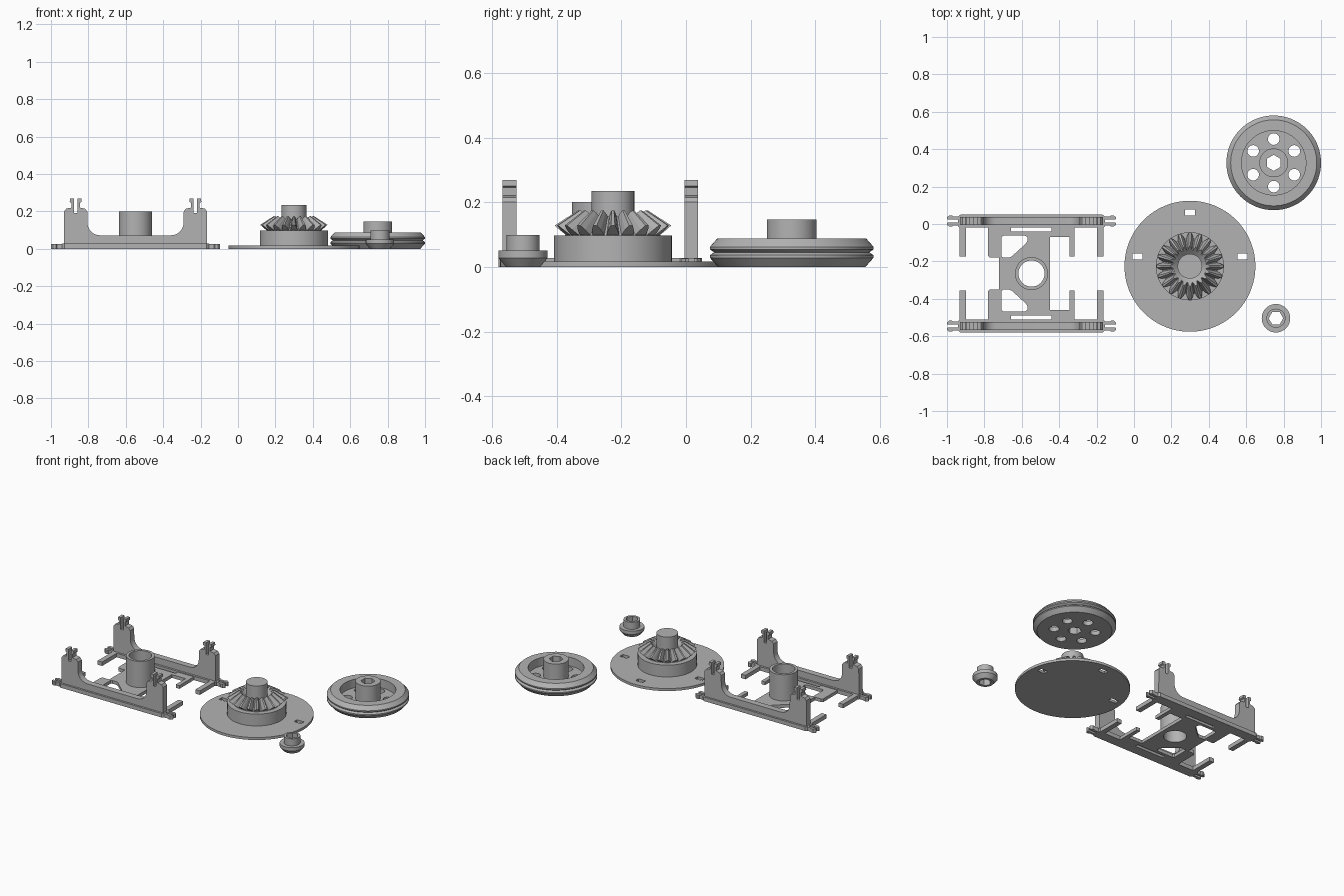
import bpy, bmesh, math
from mathutils import Matrix, Vector

if "Cube" in bpy.data.objects:
    bpy.data.objects.remove(bpy.data.objects["Cube"], do_unlink=True)

grey = bpy.data.materials.new("plain_grey")
grey.use_nodes = True
COLOUR = (0.45, 0.45, 0.45, 1)
grey.diffuse_color = COLOUR
grey.node_tree.nodes["Principled BSDF"].inputs["Base Color"].default_value = COLOUR


def finish(name, bm, loc=(0, 0, 0)):
    bmesh.ops.recalc_face_normals(bm, faces=bm.faces)
    mesh = bpy.data.meshes.new(name)
    bm.to_mesh(mesh)
    bm.free()
    mesh.materials.append(grey)
    ob = bpy.data.objects.new(name, mesh)
    ob.location = loc
    bpy.context.collection.objects.link(ob)
    return ob


def prism(name, pts, low, high, loc=(0, 0, 0), upright=False):
    """Extrude an outline along z, or along y when upright."""
    bm = bmesh.new()
    place = (lambda a, b, c: (a, c, b)) if upright else (lambda a, b, c: (a, b, c))
    face = bm.faces.new([bm.verts.new(place(a, b, low)) for a, b in pts])
    ext = bmesh.ops.extrude_face_region(bm, geom=[face])
    verts = [g for g in ext["geom"] if isinstance(g, bmesh.types.BMVert)]
    bmesh.ops.translate(bm, verts=verts, vec=place(0, 0, high - low))
    return finish(name, bm, loc)


def rect(x0, x1, y0, y1):
    return [(x0, y0), (x1, y0), (x1, y1), (x0, y1)]


def ngon(r, n, turn=0.0, x=0.0, y=0.0):
    return [(x + r * math.cos(turn + math.tau * i / n),
             y + r * math.sin(turn + math.tau * i / n)) for i in range(n)]


def lathe(name, profile, loc, n=72):
    """Revolve (radius, z) points and cap both ends."""
    bm = bmesh.new()
    rings = [[bm.verts.new((x, y, z)) for x, y in ngon(r, n)] for r, z in profile]
    for a, b in zip(rings, rings[1:]):
        for i in range(n):
            j = (i + 1) % n
            bm.faces.new((a[i], a[j], b[j], b[i]))
    bm.faces.new(rings[0])
    bm.faces.new(rings[-1])
    return finish(name, bm, loc)


def cut(ob, outlines, low=-0.1, high=0.4):
    for pts in outlines:
        tool = prism("cutter", pts, low, high, ob.location)
        tool.hide_render = True
        mod = ob.modifiers.new("cut", "BOOLEAN")
        mod.operation, mod.solver, mod.object = "DIFFERENCE", "EXACT", tool
        bpy.context.view_layer.update()
        bpy.context.view_layer.objects.active = ob
        bpy.ops.object.modifier_apply(modifier=mod.name)
        bpy.data.objects.remove(tool, do_unlink=True)


def smooth(ob):
    bpy.ops.object.select_all(action="DESELECT")
    ob.select_set(True)
    bpy.context.view_layer.objects.active = ob
    bpy.ops.object.shade_smooth_by_angle(angle=math.radians(25))


# Large grooved wheel with spoke holes and hex bore
WHEEL = (0.747, 0.327, 0)
wheel = lathe("grooved_wheel", [
    (0.228, 0), (0.253, 0.028), (0.253, 0.036), (0.24, 0.045), (0.253, 0.054),
    (0.253, 0.062), (0.23, 0.088), (0.172, 0.088), (0.172, 0.03),
    (0.077, 0.03), (0.077, 0.147)], WHEEL)
holes = [ngon(0.031, 24, 0, x, y) for x, y in ngon(0.127, 6, math.pi / 2)]
cut(wheel, holes + [ngon(0.043, 6, math.pi / 2)])
smooth(wheel)

# Small pulley with hex bore
pulley = lathe("small_pulley", [
    (0.053, 0), (0.076, 0.027), (0.076, 0.05), (0.051, 0.05), (0.051, 0.098)],
    (0.759, -0.504, 0))
cut(pulley, [ngon(0.039, 6)])
smooth(pulley)

# Turntable disc with three slots
GEAR = (0.299, -0.226, 0)
disc = lathe("turntable_disc", [(0.35, 0), (0.35, 0.017)], GEAR, 96)
cut(disc, [rect(x - 0.027, x + 0.027, y - 0.016, y + 0.016)
           for x, y in ((0, 0.287), (-0.281, 0.052), (0.281, 0.052))])
smooth(disc)

# Gear pedestal, cone core and shaft
smooth(lathe("gear_core", [
    (0.182, 0.016), (0.182, 0.0975), (0.148, 0.0975), (0.088, 0.157),
    (0.066, 0.136), (0.066, 0.234)], GEAR))

# Bevel gear teeth: (radius, z, half width) for each section corner
TEETH = 20
bm = bmesh.new()
ends = [[(0.144, 0.0975, 0.020), (0.166, 0.115, 0.014), (0.18, 0.128, 0.006)],
        [(0.086, 0.155, 0.012), (0.098, 0.167, 0.008), (0.107, 0.175, 0.0035)]]
for k in range(TEETH):
    spin = Matrix.Rotation(math.tau * k / TEETH, 3, "Z")
    loops = []
    for end in ends:
        outline = [(r, -w, z) for r, z, w in end] + [(r, w, z) for r, z, w in reversed(end)]
        loops.append([bm.verts.new(spin @ Vector(p)) for p in outline])
    a, b = loops
    bm.faces.new(a)
    bm.faces.new(b)
    for i in range(len(a)):
        j = (i + 1) % len(a)
        bm.faces.new((a[i], a[j], b[j], b[i]))
finish("gear_teeth", bm, GEAR)

# Frame: centre plate with side windows
FRAME = (-0.548, -0.265, 0)
T = 0.022
half = [(0.10, 0), (0.10, 0.195), (0.203, 0.195), (0.203, 0.09), (0.23, 0.09), (0.23, 0.25),
        (-0.232, 0.25), (-0.232, 0.095), (-0.222, 0.085), (-0.175, 0.085)]
plate = prism("frame_plate", half + [(x, -y) for x, y in reversed(half[1:])], 0, T, FRAME)
window = [(-0.16, 0.092), (-0.15, 0.085), (-0.12, 0.085), (-0.105, 0.092), (-0.028, 0.162),
          (-0.022, 0.175), (-0.022, 0.195), (-0.035, 0.203), (-0.15, 0.203), (-0.16, 0.195)]
slot = rect(-0.11, 0.108, 0.224, 0.247)
cut(plate, [[(x, y * s) for x, y in pts] for pts in (window, slot) for s in (1, -1)]
    + [ngon(0.07, 48)])

# Frame: hollow centre boss
boss = lathe("frame_boss", [(0.088, 0), (0.088, 0.2)], FRAME)
cut(boss, [ngon(0.07, 48)])
smooth(boss)

# Frame: side wall outline, half of it then mirrored
R = 0.068
wall = [(0.189 + R * math.sin(a), 0.14 - R * math.cos(a))
        for a in (math.pi / 2 * i / 8 for i in range(9))]
C = 0.32
post = [(-0.062, 0.2), (-0.05, 0.215), (-0.022, 0.22), (-0.022, 0.245), (-0.032, 0.25),
        (-0.03, 0.268), (-0.01, 0.268), (-0.01, 0.19)]
wall += [(C + u, z) for u, z in post] + [(C - u, z) for u, z in reversed(post)]
wall += [(0.383, 0.005)]
wall += [(-x, z) for x, z in reversed(wall)]

# Frame: outline of one end clip prong
prong = [(0.37, 0.008), (0.45, 0.008), (0.453, 0.018), (0.44, 0.03), (0.425, 0.03),
         (0.42, 0.024), (0.37, 0.024)]

for side, s in (("back", 1), ("front", -1)):
    ob = prism(side + "_wall", wall, s * 0.281 - 0.021, s * 0.281 + 0.021, FRAME, True)
    smooth(ob)
    bar = [(-0.385, 0.246), (0.385, 0.246), (0.392, 0.253), (0.392, 0.305),
           (0.38, 0.315), (-0.38, 0.315), (-0.392, 0.305), (-0.392, 0.253)]
    prism(side + "_bar", [(x, s * y) for x, y in bar], 0, 0.027, FRAME)
    for end, e in (("left", 1), ("right", -1)):
        arm = rect(0.35, 0.384, 0.09, 0.25)
        prism(f"{side}_{end}_arm", [(e * x, s * y) for x, y in arm], 0, 0.027, FRAME)
        for name, p in (("inner", -1), ("outer", 1)):
            prism(f"{side}_{end}_{name}_clip",
                  [(e * x, s * (0.281 + p * y)) for x, y in prong], 0, 0.026, FRAME)
